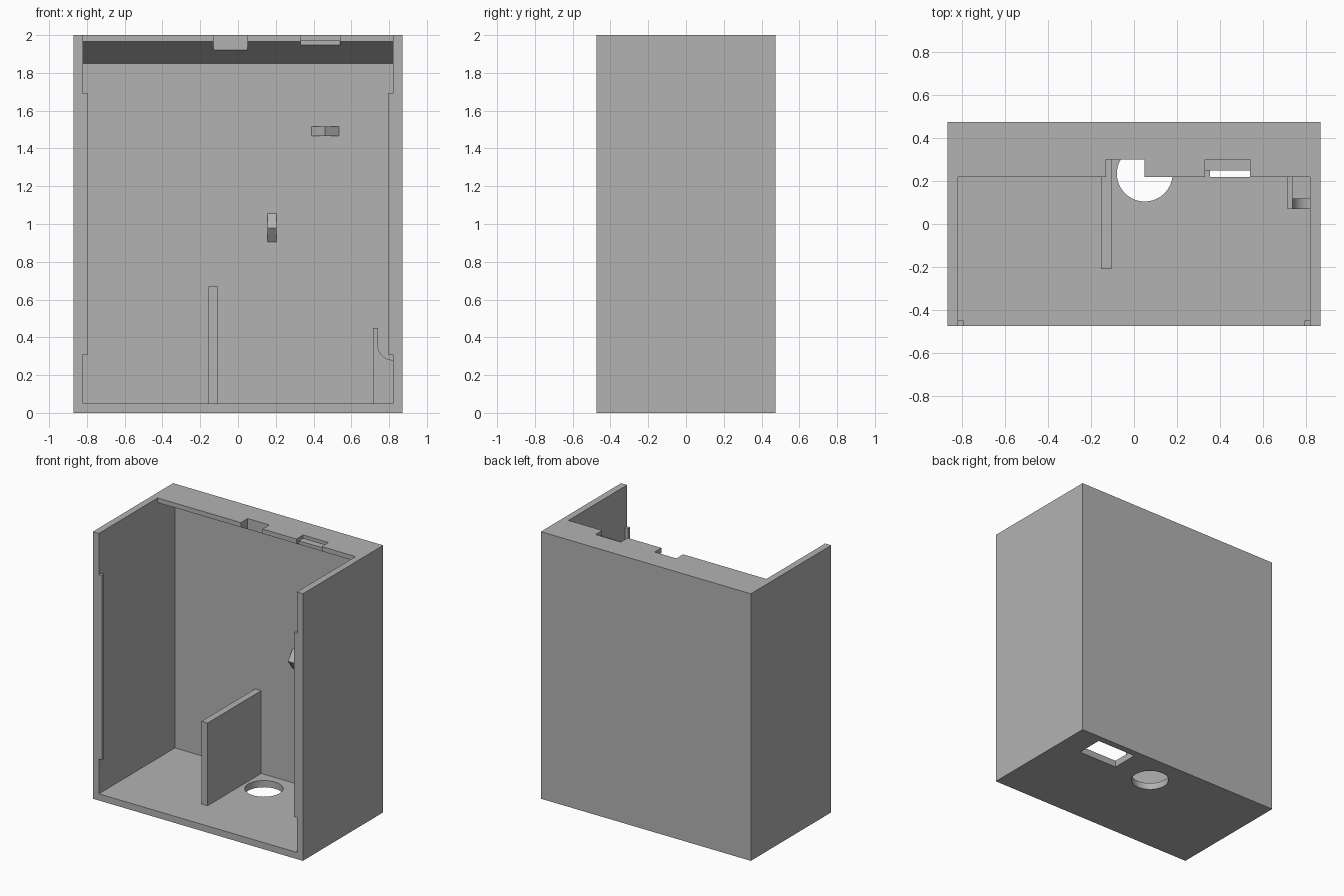
import bpy, math
from mathutils import Vector

cube = bpy.data.objects.get("Cube")
if cube:
    bpy.data.objects.remove(cube, do_unlink=True)

grey = bpy.data.materials.new("plain grey")
grey.use_nodes = True
COLOUR = (0.45, 0.45, 0.45, 1)
grey.diffuse_color = COLOUR
grey.node_tree.nodes["Principled BSDF"].inputs["Base Color"].default_value = COLOUR


def prism(name, profile, axis, lo, hi):
    """Extrude a 2D profile along an axis; the profile uses the other two axes in order."""
    def point(p, d):
        c = list(p)
        c.insert(axis, d)
        return Vector(c)
    n = len(profile)
    verts = [point(p, d) for d in (lo, hi) for p in profile]
    faces = [list(range(n)), list(range(2 * n - 1, n - 1, -1))]
    faces += [[i, i + n, (i + 1) % n + n, (i + 1) % n] for i in range(n)]
    mesh = bpy.data.meshes.new(name)
    mesh.from_pydata(verts, [], faces)
    # Flip if the winding gave inward normals
    mesh.update()
    if (mesh.polygons[0].normal[axis] > 0):
        mesh.flip_normals()
    mesh.materials.append(grey)
    obj = bpy.data.objects.new(name, mesh)
    bpy.context.collection.objects.link(obj)
    return obj


def box(name, x, y, z):
    return prism(name, [(x[0], y[0]), (x[1], y[0]), (x[1], y[1]), (x[0], y[1])], 2, *z)


def cut(target, cutter):
    mod = target.modifiers.new("cut", 'BOOLEAN')
    mod.operation = 'DIFFERENCE'
    mod.solver = 'EXACT'
    mod.object = cutter
    bpy.context.view_layer.objects.active = target
    bpy.ops.object.modifier_apply(modifier=mod.name)
    bpy.data.objects.remove(cutter, do_unlink=True)


BACK, FLOOR, SIDE = 0.425, 0.05, 0.82

# Housing: solid block hollowed from the front, leaving a ledge with a sloped underside
housing = box("housing", (-0.87, 0.87), (-0.475, 0.475), (0, 2))
cavity = [(-0.6, FLOOR), (BACK, FLOOR), (BACK, 1.85), (0.22, 1.965), (0.22, 2.1), (-0.6, 2.1)]
cut(housing, prism("cavity_cutter", cavity, 0, -SIDE, SIDE))

# Notches in the ledge: one straight through, one stepped
cut(housing, box("notch_cutter", (-0.13, 0.05), (0.1, 0.30), (1.8, 2.1)))
stepped = [(0.1, 1.8), (0.25, 1.8), (0.25, 1.975), (0.30, 1.975), (0.30, 2.1), (0.1, 2.1)]
cut(housing, prism("stepped_notch_cutter", stepped, 0, 0.33, 0.54))

# Round and rectangular openings in the floor
ring = [(0.05 + 0.13 * math.cos(a), 0.235 + 0.13 * math.sin(a))
        for a in (math.tau * i / 64 for i in range(64))]
cut(housing, prism("round_hole_cutter", ring, 2, -0.1, 0.2))
cut(housing, box("socket_hole_cutter", (0.355, 0.68), (0.22, BACK), (-0.1, 0.2)))

# Retaining lips along the front edges of the side walls
for side, s in (("left", 1), ("right", -1)):
    box(side + "_lip", sorted((s * 0.795, s * SIDE)), (-0.475, -0.45), (0.31, 1.69))

# Upright divider
box("divider", (-0.155, -0.105), (-0.21, BACK), (FLOOR, 0.67))

# Corner holder: a thin side wall and a front plate with a scooped top
box("holder_wall", (0.715, 0.74), (0.07, BACK), (FLOOR, 0.45))
scoop = [(SIDE - 0.08 * math.cos(a), 0.36 - 0.08 * math.sin(a))
         for a in (math.pi / 2 * i / 12 for i in range(13))]
prism("holder_front", [(0.74, FLOOR)] + scoop + [(SIDE, FLOOR)], 1, 0.07, 0.12)

# Wedge clips on the back wall
prism("upper_clip", [(0.39, BACK), (0.46, 0.37), (0.535, BACK)], 2, 1.465, 1.515)
prism("lower_clip", [(BACK, 0.905), (0.37, 0.98), (BACK, 1.055)], 0, 0.155, 0.205)
